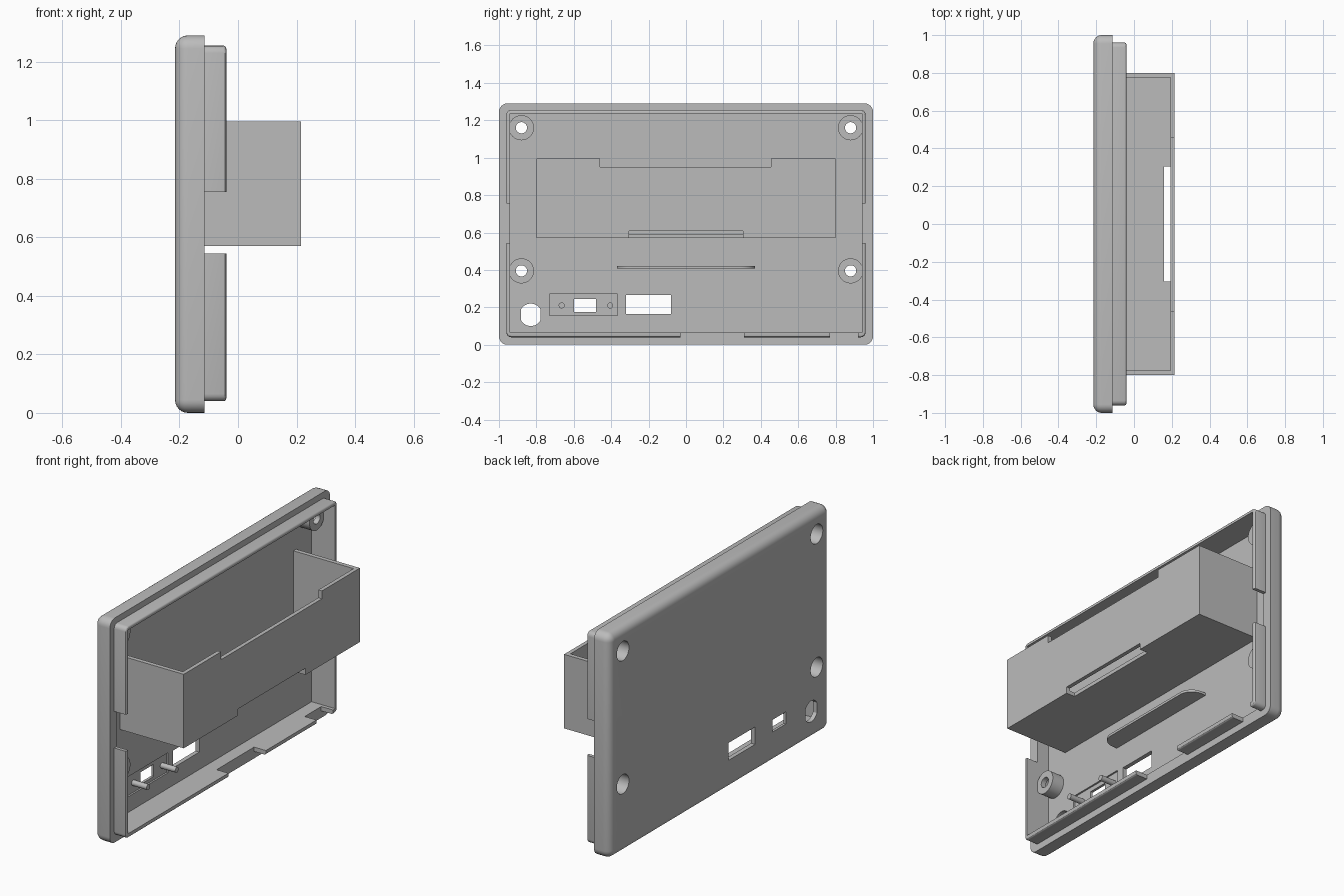
import bpy
import bmesh
import math
from mathutils import Matrix, Vector

default = bpy.data.objects.get("Cube")
if default:
    bpy.data.objects.remove(default, do_unlink=True)

grey = bpy.data.materials.new("plain grey")
grey.use_nodes = True
colour = (0.5, 0.5, 0.5, 1)
grey.diffuse_color = colour
grey.node_tree.nodes["Principled BSDF"].inputs["Base Color"].default_value = colour

BACK, FLOOR, RIM, LIP = -0.215, -0.19, -0.115, -0.04


def finish(name, bm):
    mesh = bpy.data.meshes.new(name)
    bmesh.ops.recalc_face_normals(bm, faces=bm.faces)
    bm.to_mesh(mesh)
    bm.free()
    mesh.materials.append(grey)
    obj = bpy.data.objects.new(name, mesh)
    bpy.context.collection.objects.link(obj)
    return obj


def box(name, x, y, z, rounding=()):
    """Box from ranges; rounding lists (edge test, radius, segments)."""
    bm = bmesh.new()
    bmesh.ops.create_cube(bm, size=1)
    for v in bm.verts:
        v.co = Vector([r[0] if c < 0 else r[1] for c, r in zip(v.co, (x, y, z))])
    for test, radius, segments in rounding:
        edges = [e for e in bm.edges if test(e.verts[0].co, e.verts[1].co)]
        bmesh.ops.bevel(bm, geom=edges, offset=radius, segments=segments,
                        profile=0.5, affect='EDGES')
    return finish(name, bm)


def rod(name, x, y, z, radius, sides=40):
    bm = bmesh.new()
    turn = Matrix.Translation(((x[0] + x[1]) / 2, y, z)) @ Matrix.Rotation(math.pi / 2, 4, 'Y')
    bmesh.ops.create_cone(bm, cap_ends=True, segments=sides, radius1=radius,
                          radius2=radius, depth=x[1] - x[0], matrix=turn)
    return finish(name, bm)


def combine(target, tool, operation='DIFFERENCE'):
    mod = target.modifiers.new("combine", 'BOOLEAN')
    mod.operation, mod.solver, mod.object = operation, 'EXACT', tool
    bpy.context.view_layer.objects.active = target
    bpy.ops.object.modifier_apply(modifier=mod.name)
    bpy.data.objects.remove(tool, do_unlink=True)


def cut_box(target, x, y, z):
    combine(target, box("cutter", x, y, z))


def along_x(a, b):
    return abs(a.x - b.x) > 0.03


def at_x(level):
    return lambda a, b: abs(a.x - level) < 1e-4 and abs(b.x - level) < 1e-4


# Back cover with rounded rear edges, and the narrower raised lip
cover = box("back_cover", (BACK, RIM), (-1, 1), (0, 1.29),
            [(along_x, 0.045, 6), (at_x(BACK), 0.044, 6)])
lip = box("lip", (-0.15, LIP), (-0.96, 0.96), (0.04, 1.255),
          [(along_x, 0.025, 4), (at_x(LIP), 0.01, 3)])
combine(cover, lip, 'UNION')

# Gaps in the lip, then the hollow inside
for side in (-1, 1):
    cut_box(cover, (RIM, 0.1), sorted((side * 0.9, side * 0.98)), (0.545, 0.755))
for gap in ((-0.03, 0.31), (0.77, 0.92)):
    cut_box(cover, (RIM, 0.1), gap, (0.02, 0.1))
cut_box(cover, (FLOOR, 0.1), (-0.94, 0.94), (0.065, 1.235))

# Screw bosses with deep counterbores open to the rear
for y in (-0.88, 0.88):
    for z in (0.395, 1.16):
        combine(cover, rod("boss", (-0.2, -0.115), y, z, 0.067), 'UNION')
        combine(cover, rod("counterbore", (-0.3, -0.145), y, z, 0.055))
        combine(cover, rod("screw_hole", (-0.3, 0), y, z, 0.03))

# Socket openings: flat-sided round hole, small port in a recess, wide port
jack = rod("jack_hole", (-0.3, 0), -0.83, 0.16, 0.06)
combine(jack, box("jack_flats", (-0.4, 0.1), (-0.882, -0.778), (0, 0.3)), 'INTERSECT')
combine(cover, jack)
cut_box(cover, (-0.2, -0.1), (-0.73, -0.365), (0.155, 0.27))
cut_box(cover, (-0.3, 0), (-0.6, -0.48), (0.175, 0.245))
cut_box(cover, (-0.3, 0), (-0.32, -0.08), (0.165, 0.265))

# Pegs beside the small port
pegs = [rod("port_peg_" + side, (-0.205, -0.105), y, 0.21, 0.016, 20)
        for side, y in (("right", -0.665), ("left", -0.405))]

# Open-topped tray standing out from the cover
tray = box("tray", (-0.2, 0.215), (-0.8, 0.8), (0.57, 0.995))
cut_box(tray, (-0.3, 0.192), (-0.775, 0.775), (0.592, 1.1))
cut_box(tray, (0.1, 0.3), (-0.46, 0.455), (0.95, 1.1))
cut_box(tray, (0.16, 0.3), (-0.305, 0.305), (0.5, 0.608))

# Support fin below the tray with rounded front corners
fin = box("support_fin", (-0.2, -0.08), (-0.37, 0.37), (0.408, 0.422),
          [(lambda a, b: abs(a.z - b.z) > 0.01 and a.x > -0.1, 0.08, 8)])

# Smooth the rounded parts while keeping edges crisp
for obj in [cover, tray, fin] + pegs:
    bpy.ops.object.select_all(action='DESELECT')
    obj.select_set(True)
    bpy.context.view_layer.objects.active = obj
    bpy.ops.object.shade_smooth_by_angle(angle=math.radians(30))
